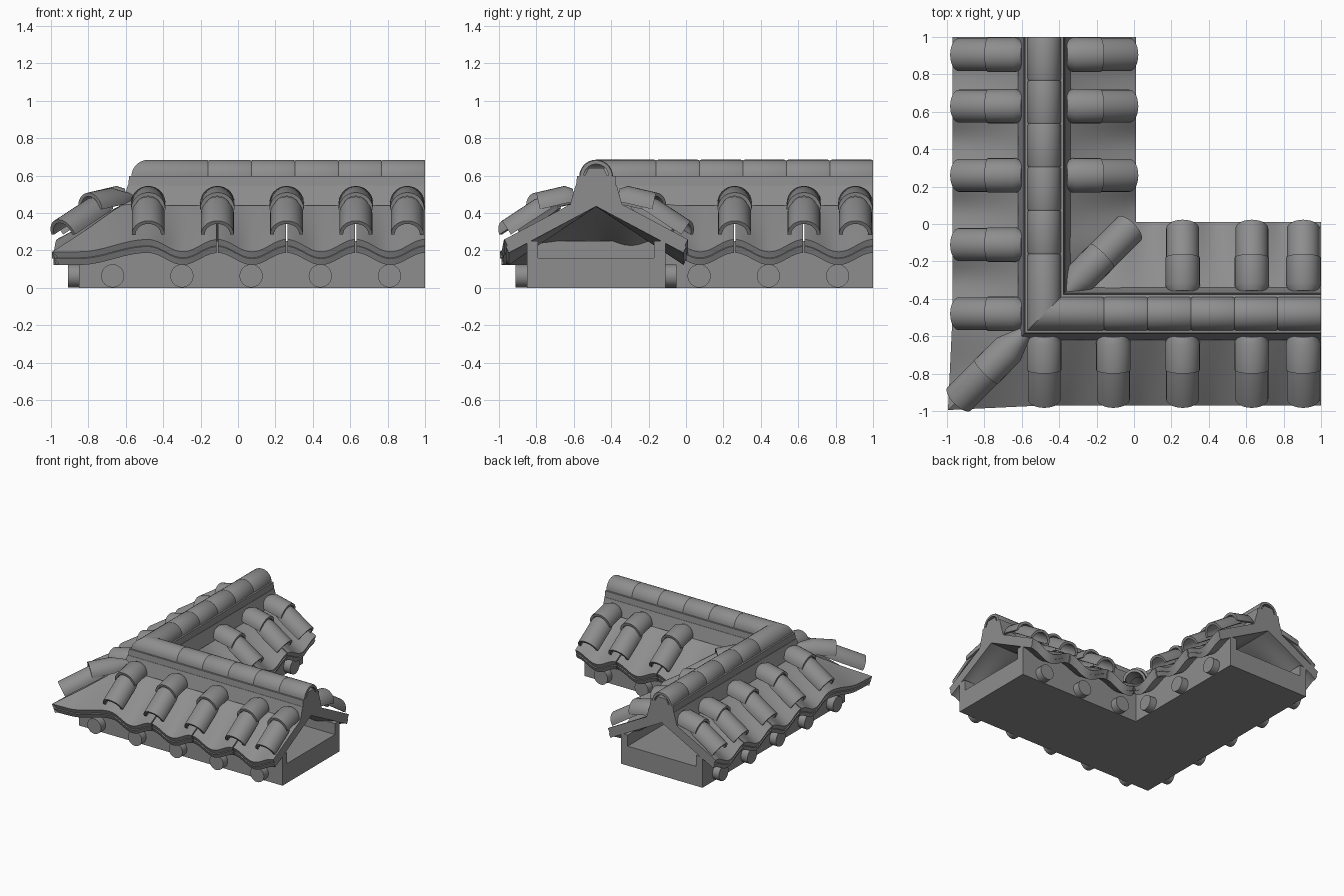
import bpy, bmesh, math
from mathutils import Vector, Matrix

cube = bpy.data.objects.get("Cube")
if cube:
    bpy.data.objects.remove(cube)

grey = bpy.data.materials.new("clay grey")
grey.use_nodes = True
tone = (0.27, 0.27, 0.27, 1)
grey.diffuse_color = tone
grey.node_tree.nodes["Principled BSDF"].inputs["Base Color"].default_value = tone

C = -0.48                      # ridge line offset, shared by both legs
SWAP = Matrix(((0, 1, 0, 0), (1, 0, 0, 0), (0, 0, 1, 0), (0, 0, 0, 1)))
parts = []


def finish(name, bm, both=True):
    """Make the object, and its twin on the other leg across the diagonal."""
    for suffix in ("_front_leg", "_side_leg") if both else ("",):
        if suffix == "_side_leg":
            bm.transform(SWAP)
        bmesh.ops.recalc_face_normals(bm, faces=bm.faces)
        mesh = bpy.data.meshes.new(name + suffix)
        bm.to_mesh(mesh)
        mesh.materials.append(grey)
        ob = bpy.data.objects.new(name + suffix, mesh)
        bpy.context.collection.objects.link(ob)
        parts.append(ob)
    bm.free()


def loft(bm, rings, start=True, end=True):
    rows = [[bm.verts.new(p) for p in ring] for ring in rings]
    n = len(rows[0])
    for a, b in zip(rows, rows[1:]):
        for i in range(n):
            j = (i + 1) % n
            bm.faces.new((a[i], a[j], b[j], b[i]))
    if start:
        bm.faces.new(rows[0])
    if end:
        bm.faces.new(rows[-1])


def leg_ring(profile, x=None, scale=1, base=0):
    """Profile across the leg; without x it lies on the mitre diagonal."""
    return [(C + s if x is None else x, C + s * scale, base + (z - base) * scale)
            for s, z in profile]


def mirrored(half):
    return half + [(-s, z) for s, z in reversed(half)]


def arch(r, inner, steps=14):
    angles = [math.pi * i / steps for i in range(steps + 1)]
    return ([(r * math.cos(a), r * math.sin(a)) for a in angles]
            + [(inner * math.cos(a), inner * math.sin(a)) for a in reversed(angles)])


# Trough-shaped base and the ridge beam, mitred at the corner
for name, half in (
        ("base", [(0.31, 0.16), (0.31, 0.25), (0.37, 0.25), (0.37, 0)]),
        ("ridge_beam", [(0.14, 0.44), (0.11, 0.548)]),
        ("ridge_step", [(0.108, 0.54), (0.102, 0.597), (0.06, 0.6), (0.04, 0.64)])):
    bm = bmesh.new()
    prof = mirrored(half)
    loft(bm, [leg_ring(prof), leg_ring(prof, 1)], start=False)
    finish(name, bm)

# Ridge caps
bm = bmesh.new()
base_z = 0.595
cap = [(s, z + base_z) for s, z in arch(0.09, 0.07)]
joints = [-0.16 + 0.232 * i for i in range(6)]
joints[-1] = 1
first = joints[0]
loft(bm, [leg_ring(cap), leg_ring(cap, first - 0.01),
          leg_ring(cap, first, 0.95, base_z)], start=False)
for a, b in zip(joints, joints[1:]):
    loft(bm, [leg_ring(cap, a, 0.95, base_z), leg_ring(cap, a + 0.01),
              leg_ring(cap, b - 0.01), leg_ring(cap, b, 0.95, base_z)])
finish("ridge_caps", bm)

# Beam ends sticking out under the eaves
bm = bmesh.new()
for i in range(5):
    x = -0.67 + 0.37 * i
    y1 = -0.05 if i > 1 else C
    ring = [(x + 0.062 * math.cos(t), 0.064 + 0.062 * math.sin(t))
            for t in (math.tau * k / 24 for k in range(24))]
    loft(bm, [[(px, y, pz) for px, pz in ring] for y in (-0.91, y1)])
finish("round_beams", bm)


# Wavy roof sheets, in two layers with a seam under each cover tile
def roof_z(x, d):
    if x < C:
        wave = math.cos(math.pi * min(1, (C - x) / 0.37))
    else:
        wave = math.cos(math.tau * (x - C) / 0.37)
    return 0.52 - 0.6 * d + 0.033 * wave * d / 0.49


def roof_sheet(bm, side, xa, xb, depth, top, thick):
    nu, nv = 28, 8
    grid = []
    for j in range(nv + 1):
        d = depth * j / nv
        reach = 1.05 * d if side < 0 else d
        x0 = C + side * reach if xa is None else xa
        row = []
        for i in range(nu + 1):
            x = x0 + (xb - x0) * i / nu
            flare = 0.05 * min(1, max(0, (C - x) / max(reach, 0.01))) if side < 0 else 0
            y = C + side * d * (1 + flare)
            z = roof_z(x, d) + top
            row.append((bm.verts.new((x, y, z)),
                        bm.verts.new((x, y - side * thick * 0.45, z - thick))))
        grid.append(row)
    for k in (0, 1):
        for j in range(nv):
            for i in range(nu):
                bm.faces.new((grid[j][i][k], grid[j][i + 1][k],
                              grid[j + 1][i + 1][k], grid[j + 1][i][k]))
    rim = ([grid[0][i] for i in range(nu)] + [grid[j][nu] for j in range(nv)]
           + [grid[nv][i] for i in range(nu, 0, -1)]
           + [grid[j][0] for j in range(nv, 0, -1)])
    for a, b in zip(rim, rim[1:] + rim[:1]):
        bm.faces.new((a[0], b[0], b[1], a[1]))


for name, side, breaks in (("outer_roof", -1, [None, -0.11, 0.26, 0.63, 1]),
                           ("inner_roof", 1, [None, 0.26, 0.63, 1])):
    bm = bmesh.new()
    for a, b in zip(breaks, breaks[1:]):
        xa = None if a is None else a + 0.004
        xb = b if b == 1 else b - 0.004
        roof_sheet(bm, side, xa, xb, 0.49, 0, 0.036)
        roof_sheet(bm, side, xa, xb, 0.482, -0.042, 0.034)
    finish(name, bm)


# Half-round cover tiles: a shallow upper one lapping over a steeper lower one
def cover_tile(bm, origin, along, stations):
    along = Vector(along)
    flat = along.normalized()
    side = Vector((-flat.y, flat.x, 0))
    points = [Vector(origin) + along * d + Vector((0, 0, z)) for d, z, r in stations]
    slope = (points[-1] - points[0]).normalized()
    up = slope.cross(side)
    if up.z < 0:
        up = -up
    loft(bm, [[p + side * s + up * h for s, h in arch(r, r - 0.02)]
              for p, (d, z, r) in zip(points, stations)])


UPPER = [(0.11, 0.462, 0.07), (0.15, 0.455, 0.092), (0.30, 0.42, 0.092)]
LOWER = [(0.24, 0.425, 0.075), (0.28, 0.40, 0.088), (0.455, 0.285, 0.088)]
HIP = [(0.09, 0.475, 0.03), (0.19, 0.447, 0.088), (0.31, 0.42, 0.09)]

for name, side, columns in (("outer_cover_tiles", -1, [C, -0.11, 0.26, 0.63, 0.905]),
                            ("inner_cover_tiles", 1, [0.26, 0.63, 0.905])):
    bm = bmesh.new()
    for x in columns:
        for stations in (UPPER, LOWER):
            cover_tile(bm, (x, C, 0), (0, side, 0), stations)
    finish(name, bm)

# Cover tiles on the outer corner and in the inner corner
for name, side in (("hip_tiles", -1), ("valley_tiles", 1)):
    bm = bmesh.new()
    for stations in (HIP, LOWER):
        cover_tile(bm, (C, C, 0), (side, side, 0), stations)
    finish(name, bm, both=False)

bpy.ops.object.select_all(action='DESELECT')
for ob in parts:
    ob.select_set(True)
bpy.context.view_layer.objects.active = parts[0]
bpy.ops.object.shade_smooth_by_angle(angle=math.radians(35))
